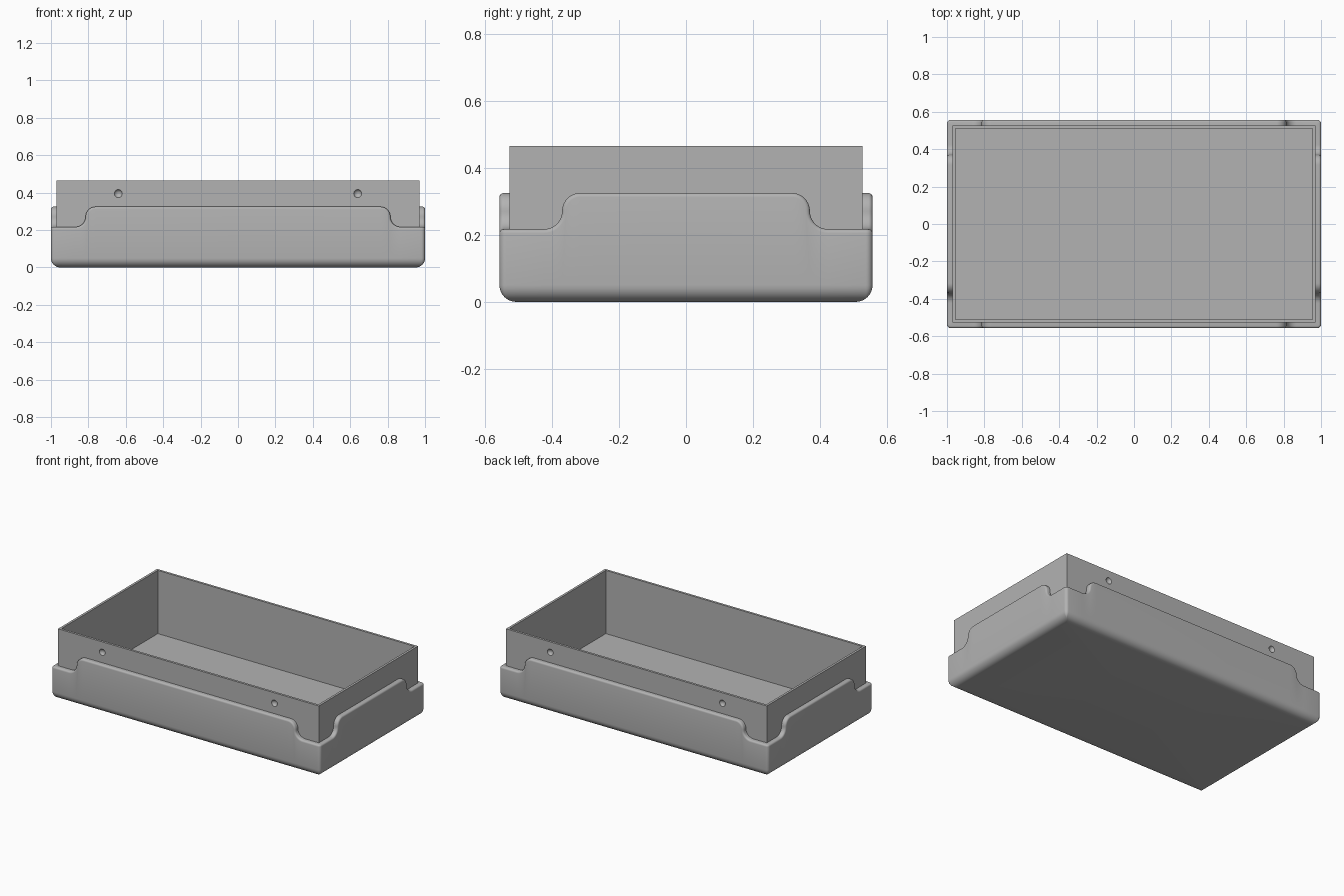
import bpy, bmesh, math
from math import sin, cos, pi
from mathutils import Matrix

default = bpy.data.objects.get("Cube")
if default:
    bpy.data.objects.remove(default)

HX, HY = 1.0, 0.557          # outer half sizes of the shell
LOW, HIGH = 0.217, 0.325     # rim height at the corners and mid sides
ARC = (HIGH - LOW) / 2       # radius of the rim's S-curve
ROUND, CORNER, LIP = 0.05, 0.02, 0.012
BOX_X, BOX_Y, BOX_TOP, FLOOR, WALL = 0.97, 0.527, 0.465, 0.04, 0.022

grey = bpy.data.materials.new("plain grey")
grey.use_nodes = True
colour = (0.45, 0.45, 0.45, 1)
grey.diffuse_color = colour
grey.node_tree.nodes["Principled BSDF"].inputs["Base Color"].default_value = colour


def add_object(name, bm):
    bmesh.ops.recalc_face_normals(bm, faces=bm.faces)
    mesh = bpy.data.meshes.new(name)
    bm.to_mesh(mesh)
    bm.free()
    mesh.materials.append(grey)
    obj = bpy.data.objects.new(name, mesh)
    bpy.context.collection.objects.link(obj)
    return obj


def finish(obj, degrees):
    bpy.ops.object.select_all(action="DESELECT")
    obj.select_set(True)
    bpy.context.view_layer.objects.active = obj
    for mod in list(obj.modifiers):
        bpy.ops.object.modifier_apply(modifier=mod.name)
    bpy.ops.object.shade_smooth_by_angle(angle=math.radians(degrees))


def rim_side(mid, steps=10):
    """Rim line along a side, as (distance, height, normal angle)."""
    pts = [(0, HIGH, pi / 2)]
    for i in range(steps + 1):
        a = pi / 2 * (1 - i / steps)
        pts.append((mid - ARC + ARC * cos(a), HIGH - ARC + ARC * sin(a), a))
    for i in range(1, steps + 1):
        a = pi / 2 * i / steps
        pts.append((mid + ARC - ARC * cos(a), LOW + ARC - ARC * sin(a), a))
    return pts


# Columns around one quarter of the shell: front side, corner, right side
columns = [("front", *p) for p in rim_side(0.815)]
columns += [("corner", i / 6 * pi / 2, LOW, pi / 2) for i in range(7)]
columns += [("side", *p) for p in reversed(rim_side(0.37))]


def place(column, inset, z=None, drop=0):
    """Point on a column, moved inward, at height z or below the rim line."""
    kind, s, height, normal = column
    x, y = HX - inset, HY - inset
    if z is None:
        z = height - drop * sin(normal)
        if kind != "corner":
            s -= drop * cos(normal) if s else 0
    if kind == "front":
        return (s, -y, z)
    if kind == "side":
        return (x, -s, z)
    r = max(CORNER - inset, 0.003)
    return (x - r + r * sin(s), -(y - r + r * cos(s)), z)


# Shell: rounded base, straight walls and a rounded, stepped rim
quarter = [i / 8 * pi / 2 for i in range(9)]
bm = bmesh.new()
rows = []
for a in quarter:
    rows.append([place(c, ROUND * (1 - sin(a)), z=ROUND * (1 - cos(a))) for c in columns])
for a in quarter[::2]:
    rows.append([place(c, LIP * (1 - cos(a)), drop=LIP * (1 - sin(a))) for c in columns])
rows.append([place(c, HX - BOX_X + 0.006) for c in columns])
grid = [[bm.verts.new(p) for p in row] for row in rows]
for lower, upper in zip(grid, grid[1:]):
    for i in range(len(columns) - 1):
        bm.faces.new((lower[i], lower[i + 1], upper[i + 1], upper[i]))
bm.faces.new(grid[0] + [bm.verts.new((0, 0, 0))])
shell = add_object("outer_shell", bm)
mirror = shell.modifiers.new("Mirror", "MIRROR")
mirror.use_axis = (True, True, False)
finish(shell, 35)

# Inner box: open top with thin walls
bm = bmesh.new()
bottom = 0.015
size = Matrix.Diagonal((2 * BOX_X, 2 * BOX_Y, BOX_TOP - bottom, 1))
bmesh.ops.create_cube(bm, size=1, matrix=Matrix.Translation((0, 0, (BOX_TOP + bottom) / 2)) @ size)
top = max(bm.faces, key=lambda f: f.calc_center_median().z)
bmesh.ops.inset_region(bm, faces=[top], thickness=WALL)
hollow = bmesh.ops.extrude_face_region(bm, geom=[top])
floor = [v for v in hollow["geom"] if isinstance(v, bmesh.types.BMVert)]
for v in floor:
    v.co.z = FLOOR
if top.is_valid:
    bm.faces.remove(top)
box = add_object("inner_box", bm)

# Shallow round dimples on the front and back walls
bm = bmesh.new()
for x in (-0.64, 0.64):
    for y in (-1, 1):
        bmesh.ops.create_uvsphere(bm, u_segments=24, v_segments=16, radius=0.0235,
                                  matrix=Matrix.Translation((x, y * (BOX_Y + 0.0095), 0.395)))
cutter = add_object("dimple_cutter", bm)
cutter.hide_render = True
cut = box.modifiers.new("Dimples", "BOOLEAN")
cut.object = cutter
cut.solver = "EXACT"
finish(box, 30)
bpy.data.objects.remove(cutter)
